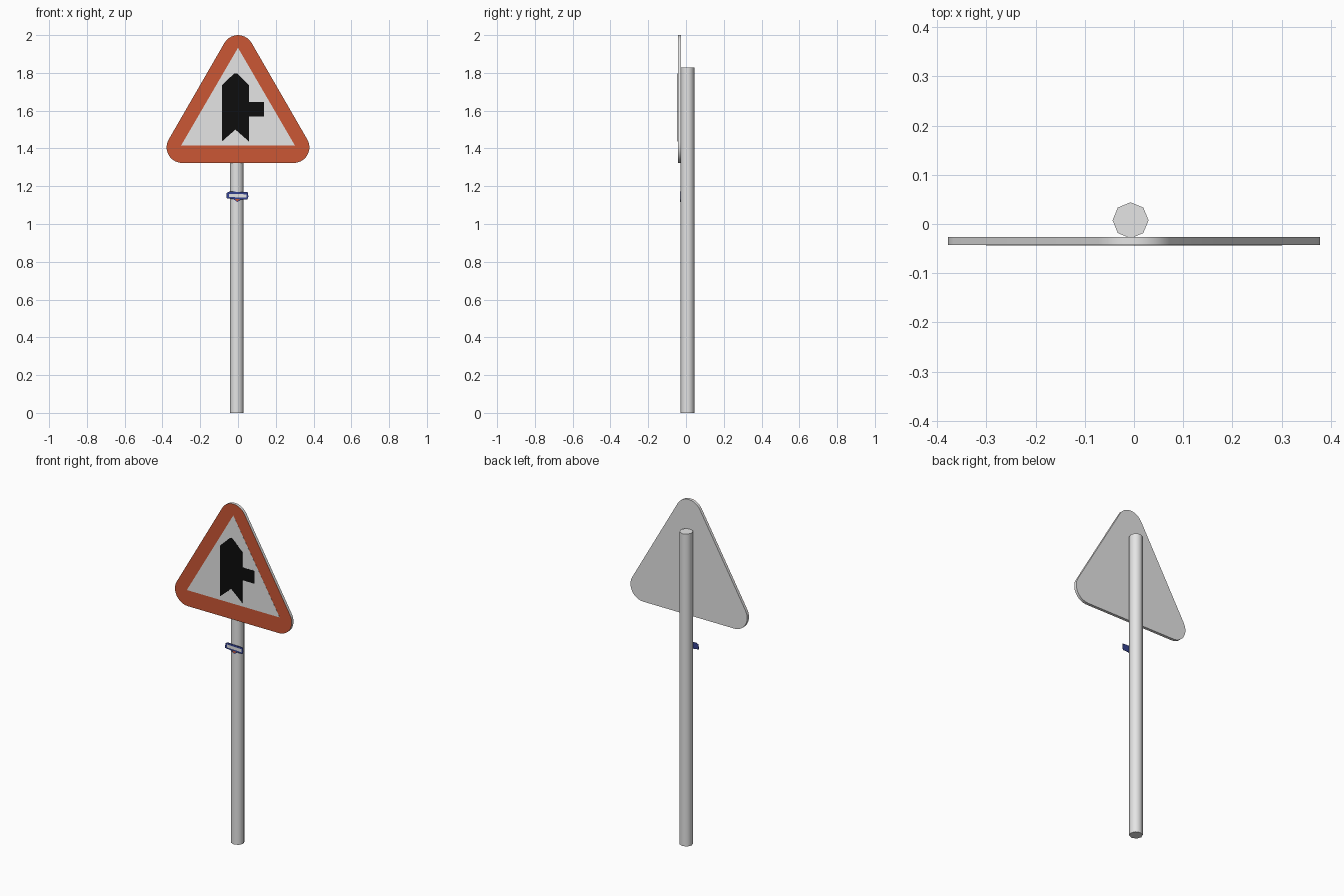
import bpy, bmesh, math

if "Cube" in bpy.data.objects:
    bpy.data.objects.remove(bpy.data.objects["Cube"])


def material(name, rgb):
    m = bpy.data.materials.new(name)
    m.diffuse_color = (*rgb, 1)
    m.use_nodes = True
    m.node_tree.nodes["Principled BSDF"].inputs["Base Color"].default_value = m.diffuse_color
    return m


GREY = material("light_grey", (0.78, 0.78, 0.78))
RED = material("orange_red", (0.60, 0.095, 0.035))
BLACK = material("black", (0.004, 0.004, 0.004))
BLUE = material("dark_blue", (0.035, 0.055, 0.28))


def finish(bm, name, mat, smooth=None):
    bmesh.ops.recalc_face_normals(bm, faces=bm.faces)
    me = bpy.data.meshes.new(name)
    bm.to_mesh(me)
    bm.free()
    me.materials.append(mat)
    ob = bpy.data.objects.new(name, me)
    bpy.context.collection.objects.link(ob)
    if smooth:
        bpy.ops.object.select_all(action='DESELECT')
        ob.select_set(True)
        bpy.context.view_layer.objects.active = ob
        bpy.ops.object.shade_smooth_by_angle(angle=math.radians(smooth))
    return ob


def panel(name, outline, front, back, mat, smooth=None):
    """Extrude an (x, z) outline between two y values."""
    bm = bmesh.new()
    face = bm.faces.new([bm.verts.new((x, front, z)) for x, z in outline])
    ext = bmesh.ops.extrude_face_region(bm, geom=[face])
    verts = [g for g in ext["geom"] if isinstance(g, bmesh.types.BMVert)]
    bmesh.ops.translate(bm, verts=verts, vec=(0, back - front, 0))
    return finish(bm, name, mat, smooth)


def rounded(corners, r, steps):
    """Outline around corner centres, each given as (x, z, start, end) degrees."""
    pts = []
    for x, z, a0, a1 in corners:
        for i in range(steps + 1):
            a = math.radians(a0 + (a1 - a0) * i / steps)
            pts.append((x + r * math.cos(a), z + r * math.sin(a)))
    return pts


# Sign plate with rounded corners and its red front
R = 0.083
tri = rounded([(0.295, 1.406, -90, 30), (0, 2 - R, 30, 150),
               (-0.295, 1.406, 150, 270)], R, 10)
panel("sign_plate", tri, -0.0425, -0.026, GREY, 40)
panel("red_border", tri, -0.043, -0.0425, RED)

# Pale triangle and junction symbol
panel("inner_triangle", [(-0.301, 1.416), (0.301, 1.416), (0, 1.933)],
      -0.0435, -0.043, GREY)
panel("junction_symbol",
      [(-0.085, 1.437), (-0.014, 1.50), (0.058, 1.437), (0.058, 1.57),
       (0.138, 1.57), (0.138, 1.645), (0.058, 1.645), (0.058, 1.735),
       (-0.005, 1.797), (-0.02, 1.797), (-0.085, 1.735)],
      -0.044, -0.0435, BLACK)

# Eight-sided pole
bm = bmesh.new()
bmesh.ops.create_cone(bm, cap_ends=True, segments=8, radius1=0.0366,
                      radius2=0.0366, depth=1.828)
bmesh.ops.translate(bm, verts=bm.verts, vec=(-0.007, 0.0075, 0.914))
finish(bm, "pole", GREY, 50)

# Small plain badge on the pole: blue plate, pale stripe, red tab
panel("badge_plate",
      [(-0.062, 1.137), (-0.025, 1.132), (-0.004, 1.116), (0.018, 1.130),
       (0.05, 1.130), (0.055, 1.145), (0.052, 1.168), (-0.045, 1.172),
       (-0.060, 1.165)], -0.031, -0.029, BLUE)
panel("badge_stripe",
      [(-0.048, 1.143), (0.044, 1.139), (0.044, 1.157), (-0.048, 1.160)],
      -0.0315, -0.031, GREY)
panel("badge_tab", [(-0.018, 1.133), (-0.004, 1.120), (0.012, 1.133)],
      -0.0315, -0.031, RED)
